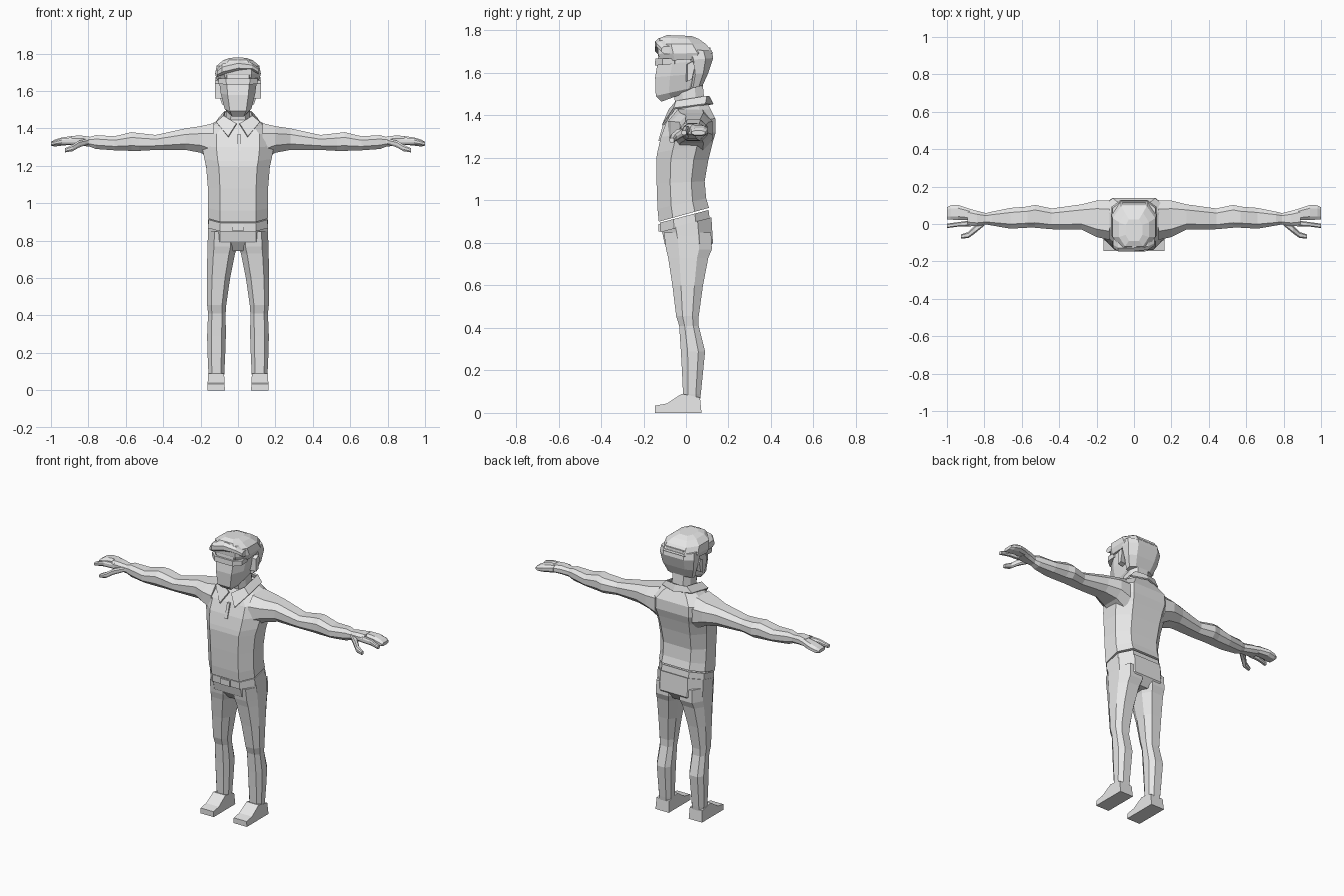
import bpy, bmesh

grey = bpy.data.materials.new("plain_grey")
grey.diffuse_color = (0.8, 0.8, 0.8, 1)


def finish(name, bm, mirror=False):
    bmesh.ops.recalc_face_normals(bm, faces=bm.faces)
    mesh = bpy.data.meshes.new(name)
    bm.to_mesh(mesh)
    bm.free()
    mesh.materials.append(grey)
    ob = bpy.data.objects.new(name, mesh)
    bpy.context.collection.objects.link(ob)
    if mirror:
        ob.modifiers.new("mirror", 'MIRROR').use_clip = False
    return ob


def loft(name, rings, mirror=False):
    """Skin a list of equal-length rings and cap both ends."""
    bm = bmesh.new()
    rows = [[bm.verts.new(p) for p in r] for r in rings]
    for a, b in zip(rows, rows[1:]):
        for i in range(len(a)):
            j = (i + 1) % len(a)
            bm.faces.new((a[i], a[j], b[j], b[i]))
    bm.faces.new(rows[0])
    bm.faces.new(rows[-1])
    return finish(name, bm, mirror)


def octagon(u0, u1, v0, v1, ku=0.22, kv=0.28):
    """Chamfered rectangle in two coordinates."""
    du, dv = (u1 - u0) * ku, (v1 - v0) * kv
    return [(u0 + du, v0), (u1 - du, v0), (u1, v0 + dv), (u1, v1 - dv),
            (u1 - du, v1), (u0 + du, v1), (u0, v1 - dv), (u0, v0 + dv)]


def level(w, f, b, zf, zb, cx=0, ku=0.2):
    """Horizontal ring that tilts from height zf in front to zb behind."""
    return [(x, y, zf + (zb - zf) * (y - f) / (b - f))
            for x, y in octagon(cx - w, cx + w, f, b, ku)]


def across(x, y0, y1, z0, z1):
    """Upright ring facing along x."""
    return [(x, y, z) for y, z in octagon(y0, y1, z0, z1)]


def box(name, x0, x1, y0, y1, z0, z1, mirror=False):
    return loft(name, [[(x, y0, z0), (x, y1, z0), (x, y1, z1), (x, y0, z1)]
                       for x in (x0, x1)], mirror)


# Shirt body with a chest ledge and an overhanging hem
loft("shirt", [level(*r) for r in (
    (0.161, -0.128, 0.108, 0.90, 0.965),
    (0.160, -0.134, 0.095, 0.96, 1.01),
    (0.161, -0.138, 0.088, 1.08, 1.09),
    (0.170, -0.140, 0.105, 1.195, 1.19),
    (0.180, -0.135, 0.125, 1.225, 1.27),
    (0.193, -0.118, 0.140, 1.30, 1.32),
    (0.190, -0.092, 0.138, 1.37, 1.385),
    (0.140, -0.070, 0.115, 1.41, 1.43),
    (0.075, -0.050, 0.095, 1.445, 1.47))])

# Shirt collar: folded flaps
bm = bmesh.new()
v = [bm.verts.new(p) for p in (
    (0.008, -0.078, 1.425), (0.052, -0.108, 1.355), (0.115, -0.055, 1.432), (0.075, -0.045, 1.465),
    (0.102, 0.090, 1.452), (0.070, 0.095, 1.490), (0, 0.125, 1.452), (0, 0.105, 1.490))]
for q in ((0, 1, 2, 3), (3, 2, 4, 5), (5, 4, 6, 7)):
    bm.faces.new([v[i] for i in q])
collar = finish("collar", bm, True)
solid = collar.modifiers.new("thickness", 'SOLIDIFY')
solid.thickness = 0.01
solid.offset = 0

# Shirt placket, belt and buckle
loft("placket", [[(x, -0.130, 1.28), (x, -0.110, 1.28), (x, -0.085, 1.37), (x, -0.105, 1.37)]
                 for x in (-0.004, 0.014)])
loft("belt", [level(0.160, -0.121, 0.112, 0.85, 0.91),
              level(0.158, -0.123, 0.106, 0.895, 0.955)])
box("buckle", -0.032, 0.032, -0.130, -0.11, 0.853, 0.89)

# Trousers: hips and legs
loft("hips", [level(*r) for r in (
    (0.10, -0.06, 0.09, 0.745, 0.75),
    (0.161, -0.100, 0.127, 0.795, 0.80),
    (0.160, -0.114, 0.120, 0.86, 0.92))])
loft("leg", [[(x, y, z) for x, y in octagon(x0, x1, y0, y1)] for z, x0, x1, y0, y1 in (
    (0.06, 0.076, 0.155, -0.008, 0.066),
    (0.09, 0.073, 0.158, -0.014, 0.070),
    (0.20, 0.068, 0.163, -0.019, 0.081),
    (0.29, 0.065, 0.165, -0.024, 0.090),
    (0.41, 0.066, 0.160, -0.032, 0.060),
    (0.455, 0.063, 0.165, -0.046, 0.060),
    (0.60, 0.042, 0.166, -0.064, 0.080),
    (0.73, 0.016, 0.164, -0.084, 0.105),
    (0.77, 0.004, 0.163, -0.094, 0.122),
    (0.85, 0.004, 0.160, -0.104, 0.118))], True)

# Shoes: side profile stretched across
shoe = ((-0.145, 0), (-0.145, 0.034), (-0.09, 0.044), (-0.02, 0.09), (0.066, 0.072), (0.073, 0))
loft("shoe", [[(cx + s * (1 - z), y, z) for y, z in shoe]
              for cx, s in ((0.117, -0.047), (0.117, 0.047))], True)

# Arms, hands and fingers
loft("arm", [across(*r) for r in (
    (0.13, -0.085, 0.125, 1.23, 1.428),
    (0.20, -0.070, 0.125, 1.27, 1.412),
    (0.28, -0.030, 0.105, 1.285, 1.400),
    (0.44, -0.028, 0.083, 1.285, 1.365),
    (0.53, -0.020, 0.102, 1.280, 1.375),
    (0.57, -0.020, 0.093, 1.280, 1.380),
    (0.66, -0.025, 0.086, 1.283, 1.358),
    (0.76, -0.008, 0.066, 1.290, 1.364),
    (0.79, -0.002, 0.058, 1.302, 1.355),
    (0.84, -0.012, 0.070, 1.308, 1.362),
    (0.89, -0.010, 0.084, 1.312, 1.360))], True)
loft("fingers", [across(*r) for r in (
    (0.88, 0.020, 0.082, 1.314, 1.360),
    (0.94, 0.022, 0.102, 1.308, 1.352),
    (0.98, 0.023, 0.100, 1.303, 1.340),
    (1.00, 0.025, 0.090, 1.308, 1.328))], True)
loft("index_finger", [across(*r) for r in (
    (0.87, -0.012, 0.020, 1.315, 1.352),
    (0.94, -0.014, 0.010, 1.315, 1.348),
    (1.00, -0.022, 0.002, 1.308, 1.328))], True)
loft("thumb", [across(*r) for r in (
    (0.80, -0.008, 0.020, 1.315, 1.345),
    (0.85, -0.050, -0.008, 1.298, 1.335),
    (0.885, -0.075, -0.042, 1.278, 1.312),
    (0.925, -0.078, -0.056, 1.272, 1.294))], True)

# Neck and head
loft("neck", [level(0.066, -0.045, 0.088, 1.42, 1.45), level(0.062, -0.062, 0.078, 1.53, 1.56)])
loft("head", [level(*r) for r in (
    (0.052, -0.115, 0.050, 1.465, 1.525),
    (0.072, -0.142, 0.075, 1.492, 1.540),
    (0.092, -0.145, 0.105, 1.58, 1.60),
    (0.100, -0.135, 0.120, 1.64, 1.66),
    (0.100, -0.128, 0.115, 1.72, 1.72))])

# Hair: back and sides, crown, swept fringe
loft("hair_back", [level(*r) for r in (
    (0.085, 0.015, 0.078, 1.525, 1.540),
    (0.108, 0.020, 0.105, 1.59, 1.60),
    (0.120, 0.000, 0.128, 1.66, 1.67),
    (0.115, -0.02, 0.122, 1.71, 1.705))])
loft("hair_crown", [level(*r) for r in (
    (0.112, -0.120, 0.118, 1.655, 1.67),
    (0.122, -0.132, 0.126, 1.69, 1.695),
    (0.114, -0.134, 0.095, 1.735, 1.735),
    (0.080, -0.120, 0.060, 1.766, 1.76),
    (0.045, -0.090, 0.025, 1.778, 1.774))])
loft("fringe", [across(*r) for r in (
    (-0.112, -0.125, -0.06, 1.675, 1.715),
    (-0.085, -0.147, -0.06, 1.685, 1.745),
    (0.00, -0.146, -0.06, 1.705, 1.765),
    (0.075, -0.138, -0.06, 1.710, 1.750),
    (0.110, -0.115, -0.06, 1.690, 1.725))])

# Brow band and ears
loft("brow_band", [level(0.104, -0.146, -0.02, 1.635, 1.645), level(0.106, -0.144, -0.02, 1.667, 1.67)])
loft("ear", [[(x, y + dy, z) for y, z in
              ((0.0, 1.56), (0.022, 1.57), (0.036, 1.63), (0.026, 1.655), (0.0, 1.64))]
             for x, dy in ((0.085, 0), (0.124, 0.006))], True)
